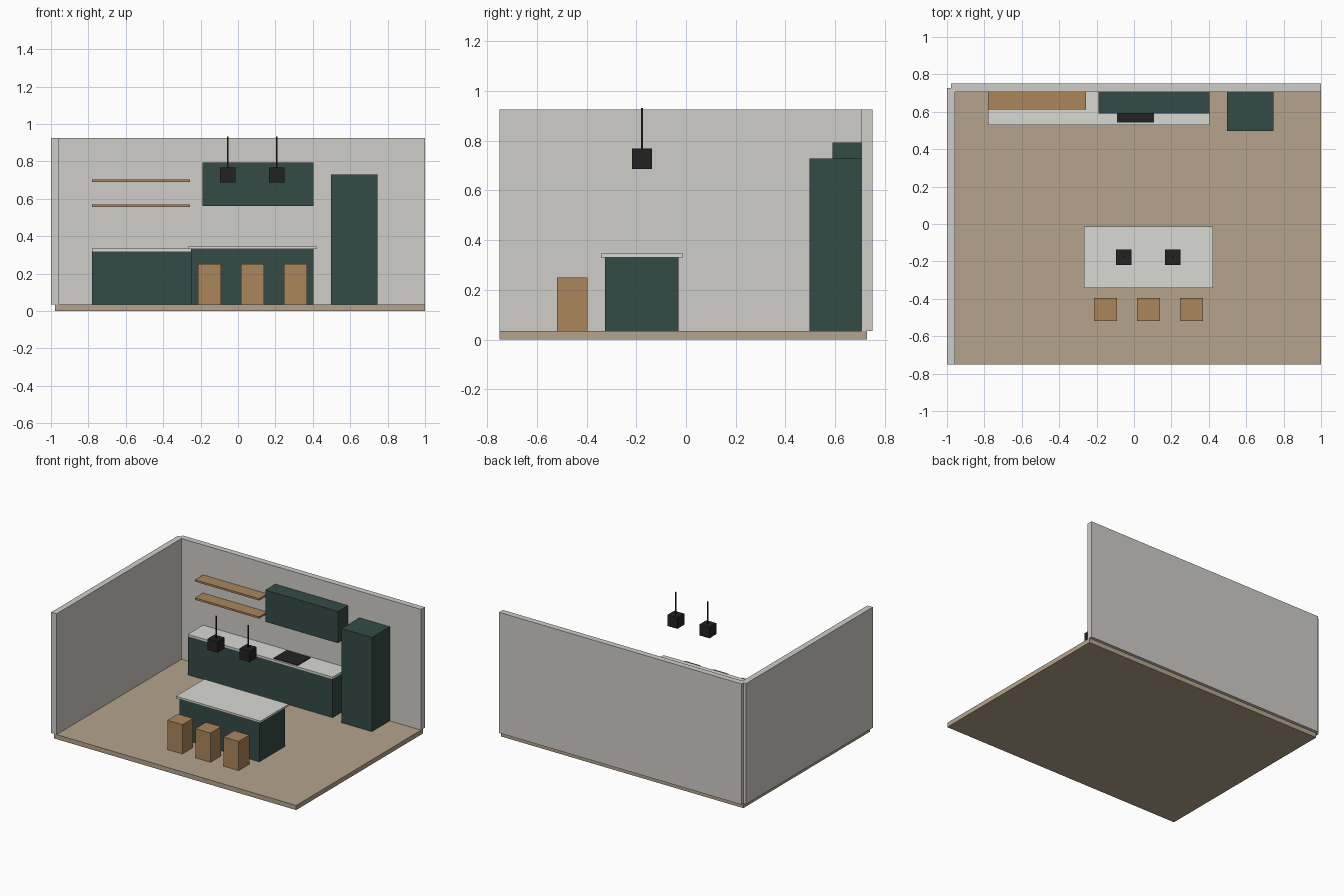
import bpy
import bmesh

if "Cube" in bpy.data.objects:
    bpy.data.objects.remove(bpy.data.objects["Cube"])


def material(name, rgb):
    """Flat colour given as sRGB 0-255, stored linear."""
    def lin(c):
        c /= 255
        return c / 12.92 if c <= 0.04045 else ((c + 0.055) / 1.055) ** 2.4
    m = bpy.data.materials.new(name)
    m.diffuse_color = (*[lin(c) for c in rgb], 1)
    m.use_nodes = True
    m.node_tree.nodes["Principled BSDF"].inputs["Base Color"].default_value = m.diffuse_color
    return m


WALL = material("wall_grey", (207, 205, 200))
STONE = material("stone_white", (217, 216, 212))
FLOOR = material("floor_tan", (182, 164, 140))
GREEN = material("cabinet_green", (52, 75, 70))
WOOD = material("wood", (171, 134, 93))
BLACK = material("black", (34, 34, 34))


def box(name, x, y, z, mat):
    """Box spanning the given (min, max) ranges."""
    bm = bmesh.new()
    bmesh.ops.create_cube(bm, size=1)
    for v in bm.verts:
        v.co = [r[0] if c < 0 else r[1] for c, r in zip(v.co, (x, y, z))]
    mesh = bpy.data.meshes.new(name)
    bm.to_mesh(mesh)
    bm.free()
    mesh.materials.append(mat)
    obj = bpy.data.objects.new(name, mesh)
    bpy.context.collection.objects.link(obj)
    return obj


def span(centre, size):
    return (centre - size / 2, centre + size / 2)


G = 0.034       # floor surface
BACK = 0.706    # inner face of back wall
TOP = 0.925     # wall height

# Room shell
box("floor", (-0.978, 1), (-0.75, 0.728), (0, G), FLOOR)
box("back_wall", (-0.978, 1), (BACK, 0.75), (G, TOP), WALL)
box("left_wall", (-1, -0.956), (-0.75, 0.728), (G, TOP), WALL)

# Cabinets along the back wall
box("base_cabinet", (-0.78, 0.403), (0.528, BACK), (G, 0.318), GREEN)
box("countertop", (-0.78, 0.403), (0.528, BACK), (0.318, 0.333), STONE)
box("cooktop", (-0.09, 0.108), (0.542, 0.693), (0.333, 0.338), BLACK)
box("upper_cabinet", (-0.19, 0.403), (0.59, BACK), (0.56, 0.794), GREEN)
box("tall_cabinet", (0.497, 0.745), (0.497, BACK), (G, 0.729), GREEN)

# Open shelves
for i, z in enumerate((0.563, 0.697)):
    box(f"shelf_{i + 1}", (-0.78, -0.256), (0.612, BACK), span(z, 0.014), WOOD)

# Island
box("island_body", (-0.25, 0.403), (-0.327, -0.03), (G, 0.331), GREEN)
box("island_top", (-0.267, 0.423), (-0.342, -0.013), (0.331, 0.346), STONE)

# Stools
for i in range(3):
    box(f"stool_{i + 1}", span(0.078 + (i - 1) * 0.23, 0.123),
        span(-0.458, 0.123), (G, 0.25), WOOD)

# Pendant lamps
for i, x in enumerate((-0.055, 0.207)):
    box(f"pendant_shade_{i + 1}", span(x, 0.082), span(-0.177, 0.082), (0.687, 0.768), BLACK)
    box(f"pendant_rod_{i + 1}", span(x, 0.008), span(-0.177, 0.008), (0.768, 0.932), BLACK)
